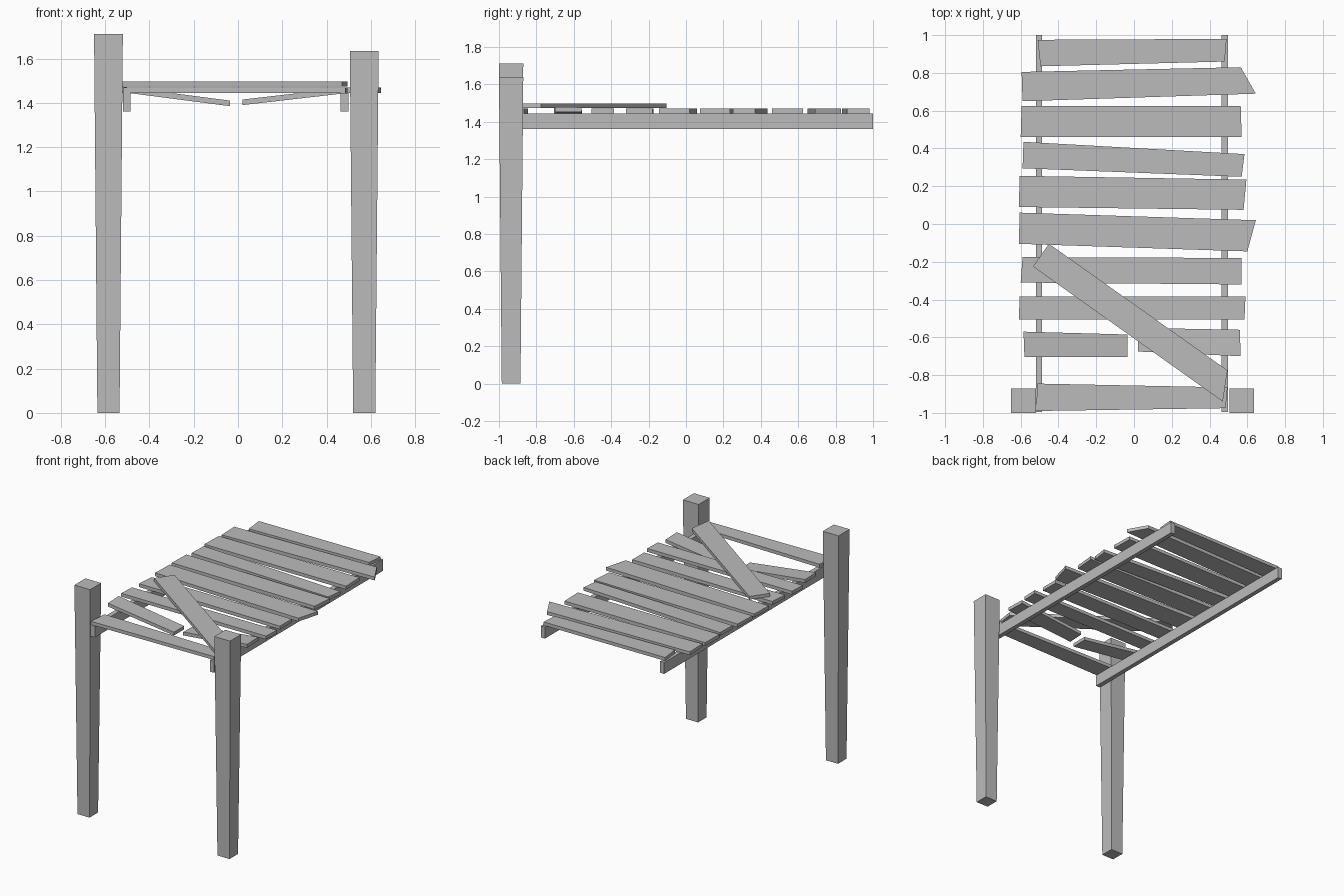
import bpy
import bmesh
from mathutils import Vector

cube = bpy.data.objects.get("Cube")
if cube:
    bpy.data.objects.remove(cube, do_unlink=True)

wood = bpy.data.materials.new("grey_wood")
wood.use_nodes = True
GREY = (0.5, 0.5, 0.5, 1)
wood.diffuse_color = GREY
wood.node_tree.nodes["Principled BSDF"].inputs["Base Color"].default_value = GREY


def prism(name, lower, upper):
    """Solid between two matching four-cornered outlines."""
    bm = bmesh.new()
    a = [bm.verts.new(p) for p in lower]
    b = [bm.verts.new(p) for p in upper]
    bm.faces.new(a[::-1])
    bm.faces.new(b)
    for i in range(4):
        j = (i + 1) % 4
        bm.faces.new((a[i], a[j], b[j], b[i]))
    bmesh.ops.recalc_face_normals(bm, faces=bm.faces)
    mesh = bpy.data.meshes.new(name)
    bm.to_mesh(mesh)
    bm.free()
    mesh.materials.append(wood)
    obj = bpy.data.objects.new(name, mesh)
    bpy.context.collection.objects.link(obj)
    return obj


def rect(cx, cy, rx, ry, z):
    return [Vector((cx + sx * rx, cy + sy * ry, z))
            for sx, sy in ((-1, -1), (1, -1), (1, 1), (-1, 1))]


def plank(name, corners, z=1.445, thick=0.025, slope=0.0, pivot=0.0):
    """Board from its plan corners, optionally sagging along x."""
    low = [Vector((x, y, z + slope * (x - pivot))) for x, y in corners]
    prism(name, low, [p + Vector((0, 0, thick)) for p in low])


# Tapered posts
for name, x, top in (("right_post", -0.585, 1.71), ("left_post", 0.57, 1.635)):
    prism(name, rect(x, -0.935, 0.05, 0.05, 0), rect(x, -0.935, 0.065, 0.065, top))

# Long rails under the deck
for name, x in (("right_rail", -0.503), ("left_rail", 0.481)):
    prism(name, rect(x, 0.003, 0.017, 0.997, 1.36), rect(x, 0.003, 0.017, 0.997, 1.445))

# Deck boards: front-right, front-left, back-left, back-right corners
boards = [
    ((-0.52, -0.99), (0.485, -0.975), (0.495, -0.865), (-0.51, -0.845)),
    ((-0.61, -0.505), (0.585, -0.505), (0.59, -0.385), (-0.605, -0.385)),
    ((-0.60, -0.31), (0.57, -0.32), (0.57, -0.18), (-0.59, -0.175)),
    ((-0.61, -0.105), (0.60, -0.145), (0.645, 0.02), (-0.605, 0.06)),
    ((-0.61, 0.09), (0.58, 0.075), (0.595, 0.235), (-0.605, 0.255)),
    ((-0.59, 0.295), (0.57, 0.25), (0.585, 0.37), (-0.585, 0.435)),
    ((-0.60, 0.46), (0.57, 0.46), (0.565, 0.625), (-0.595, 0.625)),
    ((-0.59, 0.65), (0.645, 0.69), (0.565, 0.83), (-0.595, 0.805)),
    ((-0.495, 0.835), (0.48, 0.86), (0.49, 0.98), (-0.51, 0.975)),
]
for i, corners in enumerate(boards):
    plank(f"deck_board_{i + 1}", corners)

# Snapped board, both halves sagging to the middle
plank("broken_board_right",
      ((-0.58, -0.705), (-0.035, -0.705), (-0.035, -0.585), (-0.585, -0.57)),
      z=1.385, slope=-0.13, pivot=-0.035)
plank("broken_board_left",
      ((0.02, -0.675), (0.565, -0.70), (0.56, -0.56), (0.025, -0.55)),
      z=1.39, slope=0.115, pivot=0.02)

# Loose board lying across the deck
plank("loose_board",
      ((-0.535, -0.225), (0.47, -0.94), (0.495, -0.775), (-0.45, -0.105)),
      z=1.473, thick=0.024)
